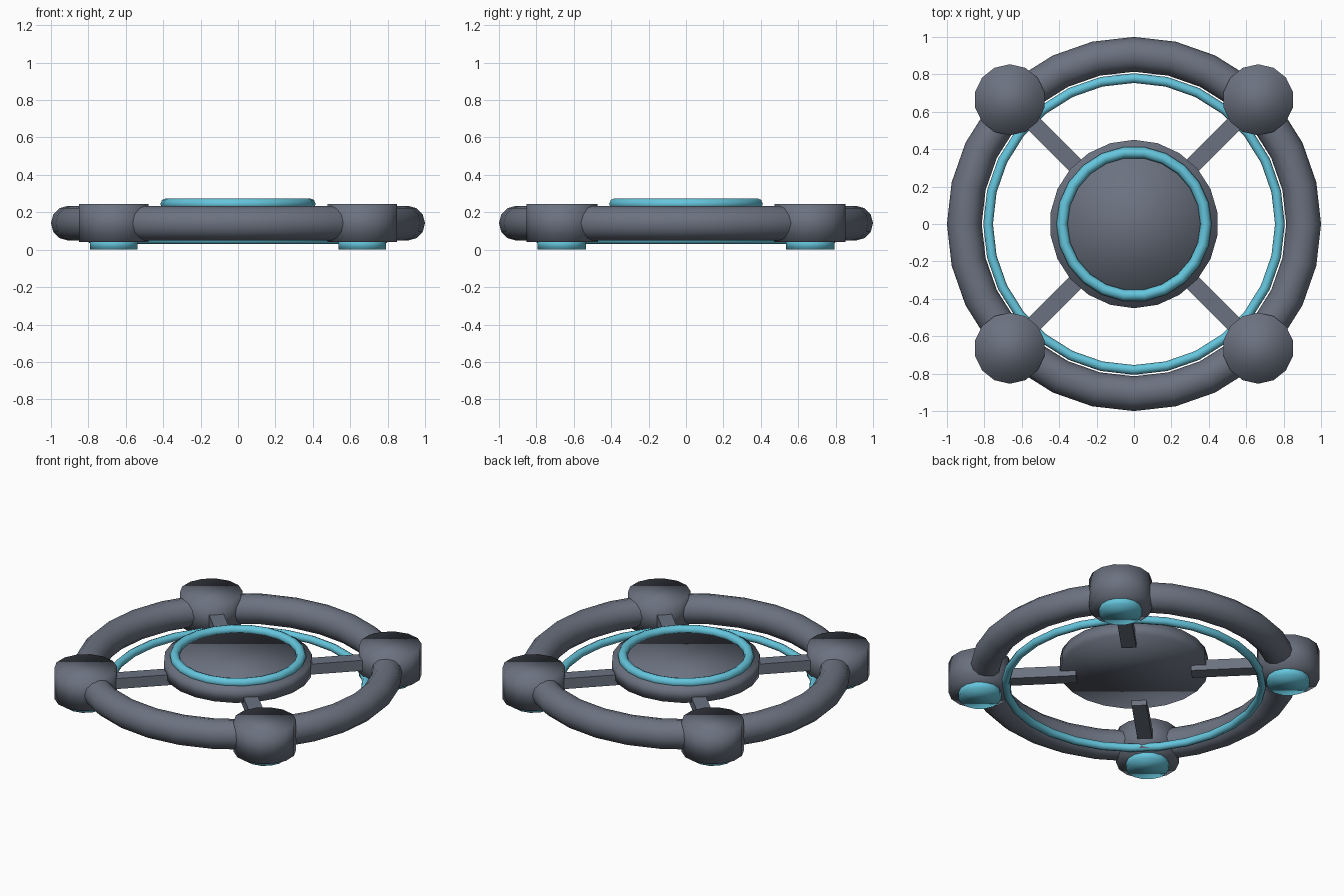
import bpy
import math

if "Cube" in bpy.data.objects:
    bpy.data.objects.remove(bpy.data.objects["Cube"])


def material(name, rgb):
    m = bpy.data.materials.new(name)
    m.diffuse_color = (*rgb, 1.0)
    m.use_nodes = True
    m.node_tree.nodes["Principled BSDF"].inputs["Base Color"].default_value = m.diffuse_color
    return m


GREY = material("slate_grey", (0.147, 0.168, 0.216))
CYAN = material("glow_cyan", (0.13, 0.56, 0.72))


def finish(name, mat, smooth=True):
    ob = bpy.context.object
    ob.name = name
    ob.data.materials.append(mat)
    if smooth:
        bpy.ops.object.shade_smooth()
    return ob


def ring(name, mat, major, minor, z, segments, sides):
    bpy.ops.mesh.primitive_torus_add(
        major_radius=major, minor_radius=minor, location=(0, 0, z),
        major_segments=segments, minor_segments=sides)
    return finish(name, mat)


def drum(name, mat, radius, z0, z1, sides, x=0, y=0):
    # Upright cylinder between two heights, softly shaded over its rims
    bpy.ops.mesh.primitive_cylinder_add(
        vertices=sides, radius=radius, depth=z1 - z0,
        location=(x, y, (z0 + z1) / 2))
    return finish(name, mat)


# Outer frame with a glowing strip along its lower inner edge
ring("outer_frame", GREY, 0.907, 0.093, 0.142, 28, 12)
ring("inner_glow_ring", CYAN, 0.78, 0.026, 0.056, 28, 8)

# Central hub with its raised rim light
drum("hub", GREY, 0.45, 0.14, 0.235, 22)
ring("hub_glow_ring", CYAN, 0.385, 0.03, 0.245, 22, 8)

# Four diagonal arms, each with a thruster pod and a glowing nozzle
POD = 0.664
for i in range(4):
    a = math.radians(45 + 90 * i)
    sx = math.copysign(1, math.cos(a))
    sy = math.copysign(1, math.sin(a))
    r0, r1 = 0.35, 0.85
    mid = (r0 + r1) / 2
    bpy.ops.mesh.primitive_cube_add(
        size=1, location=(mid * math.cos(a), mid * math.sin(a), 0.14),
        rotation=(0, 0, a))
    bpy.context.object.scale = (r1 - r0, 0.09, 0.07)
    finish(f"spoke_{i + 1}", GREY, smooth=False)
    drum(f"thruster_pod_{i + 1}", GREY, 0.19, 0.04, 0.245, 14, sx * POD, sy * POD)
    drum(f"nozzle_{i + 1}", CYAN, 0.13, 0.0, 0.06, 14, sx * POD, sy * POD)
